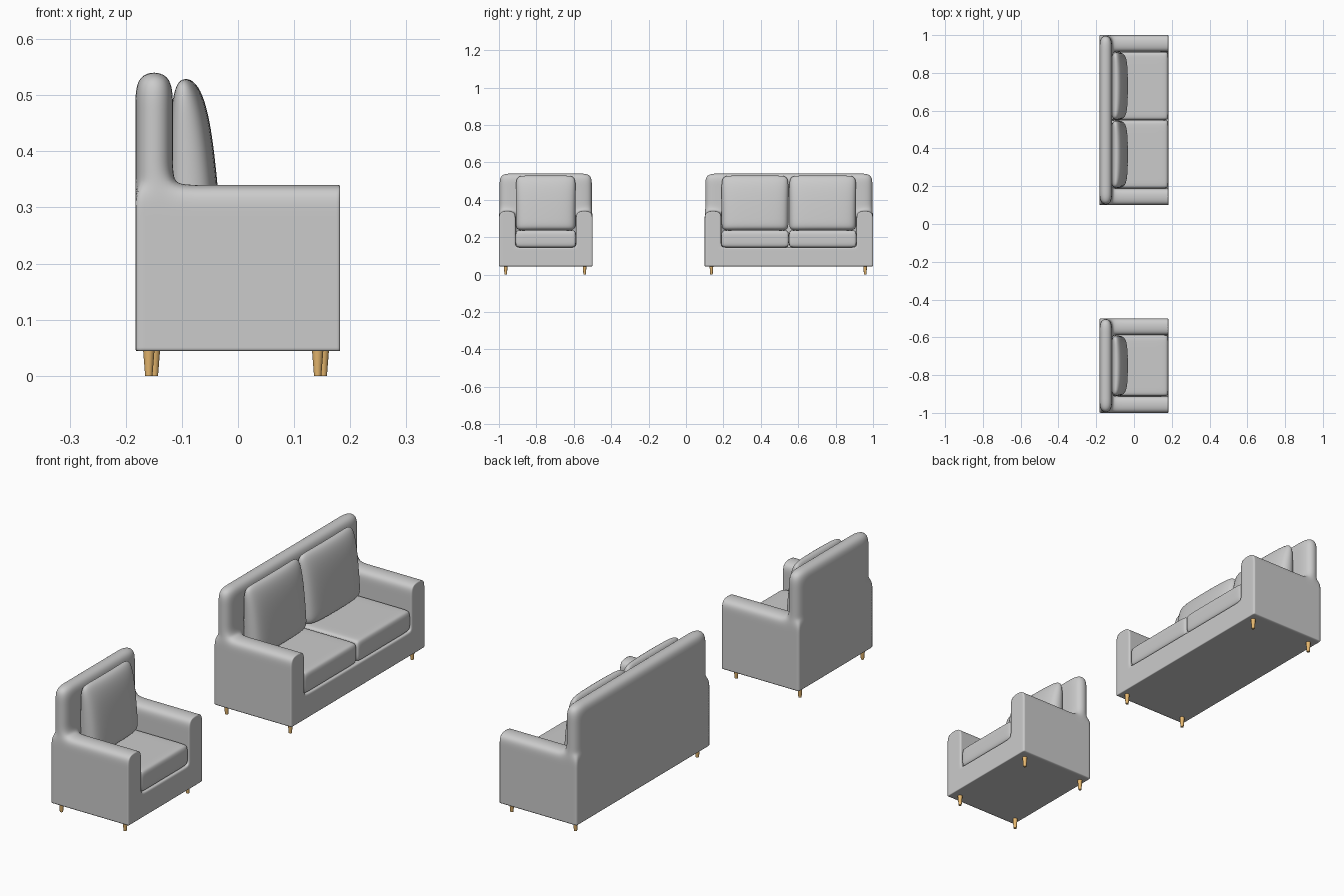
import bpy, bmesh

if "Cube" in bpy.data.objects:
    bpy.data.objects.remove(bpy.data.objects["Cube"])

wood = bpy.data.materials.new("wood")
wood.diffuse_color = (0.8, 0.48, 0.16, 1)
wood.use_nodes = True
wood.node_tree.nodes["Principled BSDF"].inputs["Base Color"].default_value = wood.diffuse_color


def soft_block(name, xs, ys, zs, filled=lambda x, y, z: True, shape=None, crease=None):
    """Outer skin of the filled grid cells, smoothed by subdivision."""
    bm = bmesh.new()
    verts = {}

    def vert(i, j, k):
        if (i, j, k) not in verts:
            verts[i, j, k] = bm.verts.new((xs[i], ys[j], zs[k]))
        return verts[i, j, k]

    def solid(c):
        for n, s in zip(c, (xs, ys, zs)):
            if n < 0 or n >= len(s) - 1:
                return False
        return filled(*[(s[n] + s[n + 1]) / 2 for n, s in zip(c, (xs, ys, zs))])

    for i in range(len(xs) - 1):
        for j in range(len(ys) - 1):
            for k in range(len(zs) - 1):
                c = (i, j, k)
                if not solid(c):
                    continue
                for a in range(3):
                    for d in (0, 1):
                        n = list(c)
                        n[a] += 2 * d - 1
                        if solid(n):
                            continue
                        loop = []
                        for u, v in ((0, 0), (1, 0), (1, 1), (0, 1)):
                            p = list(c)
                            p[a] += d
                            p[(a + 1) % 3] += u
                            p[(a + 2) % 3] += v
                            loop.append(vert(*p))
                        bm.faces.new(loop if d else loop[::-1])
    bm.normal_update()
    if crease:
        layer = bm.edges.layers.float.new("crease_edge")
        for e in bm.edges:
            if e.calc_face_angle(0) > 0.5:
                e[layer] = crease(e.verts[0].co, e.verts[1].co)
    if shape:
        for v in bm.verts:
            shape(v.co)
    for f in bm.faces:
        f.smooth = True
    mesh = bpy.data.meshes.new(name)
    bm.to_mesh(mesh)
    bm.free()
    ob = bpy.data.objects.new(name, mesh)
    bpy.context.collection.objects.link(ob)
    sub = ob.modifiers.new("soft", 'SUBSURF')
    sub.levels = sub.render_levels = 3
    return ob


def seat_unit(name, y0, y1, count, leg_x):
    # upholstered frame: base, two arms and back in one skin
    arm, back, x0, x1 = 0.088, -0.116, -0.183, 0.182
    a0, a1 = y0 + arm, y1 - arm

    def filled(x, y, z):
        if x < back:
            return True
        return z < 0.145 or (z < 0.34 and not a0 < y < a1)

    def crease(p, q):
        if max(p.z, q.z) < 0.046:
            return 0.85
        if min(p.x, q.x) > x1 - 0.001:
            return 0.7
        if max(p.x, q.x) < x0 + 0.001 and max(p.z, q.z) < 0.35:
            return 0.8
        return 0.8 if max(p.z, q.z) < 0.31 and min(p.x, q.x) > x1 - 0.001 else 0

    soft_block(name + "_frame", [x0, back, -0.08, 0.155, x1],
               [y0, a0, a0 + 0.035, a1 - 0.035, a1, y1],
               [0.044, 0.07, 0.145, 0.18, 0.295, 0.342, 0.39, 0.475, 0.543],
               filled, None, crease)

    # seat and back cushions
    w = (a1 - a0) / count
    for i in range(count):
        c0, c1 = a0 + i * w, a0 + (i + 1) * w
        soft_block(f"{name}_seat_cushion_{i + 1}", [-0.13, -0.1, 0.15, 0.182],
                   [c0, c0 + 0.03, c1 - 0.03, c1], [0.144, 0.19, 0.238])

        def puff(co):
            front = co.x > -0.08
            side = co.y < c0 + 0.01 or co.y > c1 - 0.01
            if co.z > 0.5:
                co.x = -0.072 if front else -0.112
            elif co.z > 0.4 and front:
                co.x = -0.046
            if front and side:
                co.x -= 0.018

        soft_block(f"{name}_back_cushion_{i + 1}", [-0.122, -0.03],
                   [c0, c0 + 0.06, c1 - 0.06, c1], [0.234, 0.28, 0.455, 0.532],
                   shape=puff)

    # tapered wooden legs
    for x in leg_x:
        for y in (y0 + 0.036, y1 - 0.042):
            bpy.ops.mesh.primitive_cone_add(vertices=16, radius1=0.0065, radius2=0.0105,
                                            depth=0.05, location=(x, y, 0.025))
            leg = bpy.context.object
            leg.name = name + "_leg"
            leg.data.materials.append(wood)
            bpy.ops.object.shade_smooth_by_angle()


seat_unit("armchair", -1.0, -0.5, 1, (-0.159, 0.142))
seat_unit("sofa", 0.1, 1.0, 2, (-0.149, 0.152))
